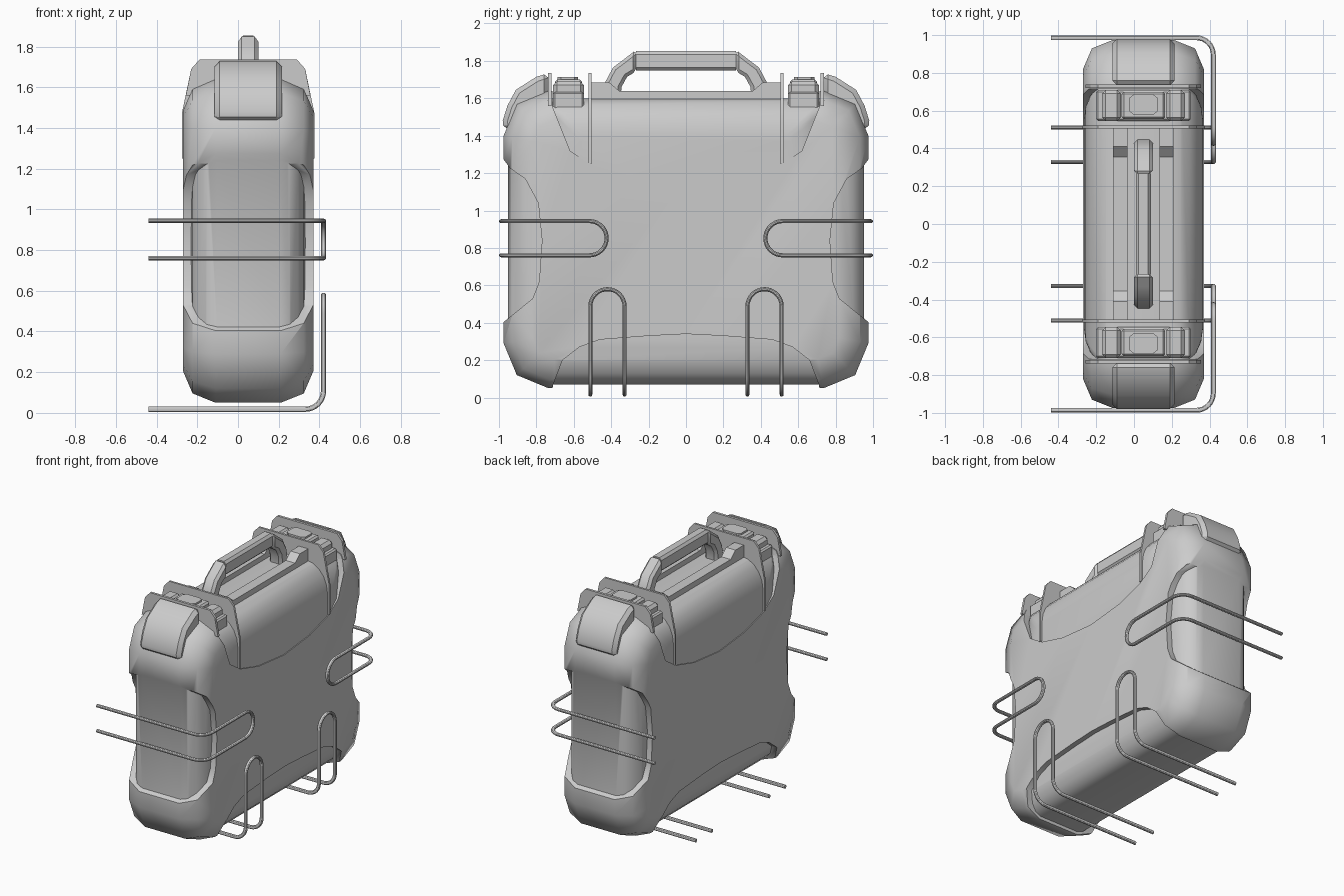
import bpy, bmesh
from math import sin, cos, pi, radians

if "Cube" in bpy.data.objects:
    bpy.data.objects.remove(bpy.data.objects["Cube"])

CX = 0.05  # centre of the case thickness


def make(name, verts, faces, bevel=0.0):
    me = bpy.data.meshes.new(name)
    bm = bmesh.new()
    vs = [bm.verts.new(v) for v in verts]
    for f in faces:
        bm.faces.new([vs[i] for i in f])
    bmesh.ops.recalc_face_normals(bm, faces=bm.faces)
    if bevel:
        edges = [e for e in bm.edges if e.calc_face_angle(0) > radians(40)]
        bmesh.ops.bevel(bm, geom=edges, offset=bevel, segments=1, affect='EDGES')
    bm.to_mesh(me)
    bm.free()
    ob = bpy.data.objects.new(name, me)
    bpy.context.collection.objects.link(ob)
    return ob


def loft(name, rings, bevel=0.0):
    n = len(rings[0])
    verts = [v for r in rings for v in r]
    faces = [[k * n + i, k * n + (i + 1) % n, (k + 1) * n + (i + 1) % n, (k + 1) * n + i]
             for k in range(len(rings) - 1) for i in range(n)]
    faces += [list(range(n)), list(range(len(verts) - n, len(verts)))]
    return make(name, verts, faces, bevel)


def prism(name, pts, axis, lo, hi, bevel=0.0):
    put = {'x': lambda p, h: (h, p[0], p[1]),
           'y': lambda p, h: (p[0], h, p[1]),
           'z': lambda p, h: (p[0], p[1], h)}[axis]
    return loft(name, [[put(p, h) for p in pts] for h in (lo, hi)], bevel)


def box(name, x0, x1, y0, y1, z0, z1, bevel=0.0):
    return prism(name, [(x0, y0), (x1, y0), (x1, y1), (x0, y1)], 'z', z0, z1, bevel)


def rounded_case(name, hx, hy, z0, z1, rc, inset, depth, segs):
    """Box with rounded corners in the yz outline and rounded rims toward both x faces."""
    zc, hz = (z0 + z1) / 2, (z1 - z0) / 2
    levels = [(hx - depth * (1 - sin(k * pi / 2 / segs)), inset * (1 - cos(k * pi / 2 / segs)))
              for k in range(segs + 1)]
    levels = [(-x, i) for x, i in reversed(levels)] + levels
    rings = []
    for x, i in levels:
        r = max(rc - i * 0.8, 0.03)
        ring = []
        for q, (sy, sz) in enumerate([(1, 1), (-1, 1), (-1, -1), (1, -1)]):
            for k in range(3):
                a = q * pi / 2 + k * pi / 4
                ring.append((CX + x, sy * (hy - i - r) + r * cos(a),
                             zc + sz * (hz - i - r) + r * sin(a)))
        rings.append(ring)
    return loft(name, rings)


def boolean(ob, other, op):
    m = ob.modifiers.new(op, 'BOOLEAN')
    m.operation, m.object, m.solver = op, other, 'EXACT'
    dg = bpy.context.evaluated_depsgraph_get()
    me = bpy.data.meshes.new_from_object(ob.evaluated_get(dg))
    ob.modifiers.clear()
    ob.data = me
    bpy.data.objects.remove(other)


def mirrored(half):
    return half + [(-y, z) for y, z in reversed(half) if abs(y) > 1e-6]


# Outer shell with windows that leave the corner bumpers standing
shell = rounded_case("case_shell", 0.32, 0.975, 0.05, 1.64, 0.24, 0.155, 0.16, 2)
side_win = [(1.1, 1.30), (.98, 1.28), (.94, 1.225), (.86, 1.17), (.79, 1.04), (.77, .84),
            (.785, .62), (.82, .53), (.93, .44), (.98, .40), (1.1, .38)]
bottom_win = mirrored([(-.74, -.1), (-.71, .07), (-.66, .20), (-.57, .27), (-.46, .31),
                       (-.2, .33), (0, .34)])
top_win = mirrored([(-.715, 1.8), (-.715, 1.56), (-.62, 1.32), (-.5, 1.24), (-.29, 1.18),
                    (0, 1.15)])
for win in (side_win, [(-y, z) for y, z in side_win], bottom_win, top_win):
    boolean(shell, prism("window_cutter", win, 'x', -1, 1), 'DIFFERENCE')

# Recessed inner body and the upper lid panel
boolean(shell, rounded_case("inner_body", 0.283, 0.952, 0.07, 1.55, 0.22, 0.2, 0.13, 4), 'UNION')
boolean(shell, rounded_case("lid_panel", 0.314, 0.76, 0.85, 1.60, 0.04, 0.2, 0.17, 5), 'UNION')

# Handle mounting rails, either side of the slot
rail = mirrored([(-.505, 1.55), (-.505, 1.685), (-.41, 1.685), (-.355, 1.638)])
for x0, x1 in ((-.11, -.035), (.135, .21)):
    prism("handle_rail", rail, 'x', x0, x1)

# Carry handle: two bent arms and a grip
for s in (1, -1):
    arm = [(.265, 1.86), (.33, 1.81), (.39, 1.765), (.43, 1.69), (.45, 1.58), (.35, 1.58),
           (.345, 1.66), (.315, 1.715), (.265, 1.745)]
    prism("handle_arm", [(s * y, z) for y, z in arm], 'x', 0.0, 0.1, 0.018)
prism("handle_grip", [(.01, 1.765), (.025, 1.75), (.075, 1.75), (.09, 1.765), (.09, 1.835),
                      (.075, 1.853), (.025, 1.853), (.01, 1.835)], 'y', -.268, .268)


def flange(name, y0, y1, low):
    half = [(-.31, low), (-.326, low), (-.326, 1.47), (-.28, 1.69), (-.24, 1.735)]
    if low > 1.5:
        half = [(-.306, low), (-.28, 1.69), (-.24, 1.735)]
    prism(name, [(CX + x, z) for x, z in mirrored(half)], 'y', y0, y1)


for s in (1, -1):
    # Thin ribs framing each latch
    flange("latch_rib_outer", s * .72, s * .738, 1.56)
    flange("latch_rib_inner", s * .506, s * .521, 1.25)

    # Raised cap over the top corner
    cap = [(.735, 1.735), (.80, 1.715), (.91, 1.645), (.955, 1.56), (.98, 1.48), (.974, 1.43),
           (.80, 1.43), (.735, 1.5)]
    prism("corner_cap", [(s * y, z) for y, z in cap], 'x', -.115, .215, .025)

    # Latch: base, end blocks, plate and button
    ya, yb = sorted((s * .545, s * .71))
    box("latch_base", -.2, .3, ya, yb, 1.52, 1.635, .01)
    for x0, x1 in ((-.17, -.07), (.17, .27)):
        box("latch_hinge", x0, x1, ya, yb, 1.58, 1.69, .02)
    box("latch_plate", -.065, .165, ya + .01, yb - .01, 1.6, 1.7, .012)
    yc = s * .632
    oct_pts = [(CX + x, yc + y) for x, y in [(-.075, -.035), (-.05, -.055), (.05, -.055),
               (.075, -.035), (.075, .035), (.05, .055), (-.05, .055), (-.075, .035)]]
    prism("latch_button", oct_pts, 'z', 1.66, 1.713)


# Wire brackets: a flat hairpin folded 90 degrees around the case edge
LEG, R, LOOP, END = 0.77, 0.09, 0.0915, 0.47
ARC = R * pi / 2


def fold(s, n):
    if s < LEG:
        return -.44 + s, -n
    if s < LEG + ARC:
        a = (s - LEG) / R
        return .33 + (R + n) * sin(a), R - (R + n) * cos(a)
    return .42 + n, R + s - LEG - ARC


def hairpin(name, place):
    s_end = LEG + ARC + END - R
    leg = [0] + [LEG + ARC * k / 8 for k in range(9)]
    path = [(s, LOOP, 1, 0) for s in leg]
    for k in range(17):
        a = pi / 2 - pi * k / 16
        path.append((s_end + LOOP * cos(a), LOOP * sin(a), sin(a), -cos(a)))
    path += [(s, -LOOP, -1, 0) for s in reversed(leg)]
    rings = []
    for s, t, ds, dt in path:
        ring = []
        for k in range(10):
            a = 2 * pi * k / 10
            w, n = .011 * cos(a), .0135 * sin(a)
            x, d = fold(s - dt * w, n)
            ring.append(place(x, d, t + ds * w))
        rings.append(ring)
    loft(name, rings)


for s in (1, -1):
    hairpin("side_bracket", lambda x, d, t: (x, s * (.986 - d), .852 + t))
    hairpin("bottom_bracket", lambda x, d, t: (x, s * .42 + t, .018 + d))

# Shading
for ob in bpy.context.scene.objects:
    bpy.ops.object.select_all(action='DESELECT')
    ob.select_set(True)
    bpy.context.view_layer.objects.active = ob
    bpy.ops.object.shade_smooth_by_angle(angle=radians(48 if ob == shell else 30))
    if "bracket" in ob.name:
        bpy.ops.object.shade_smooth_by_angle(angle=radians(60))
